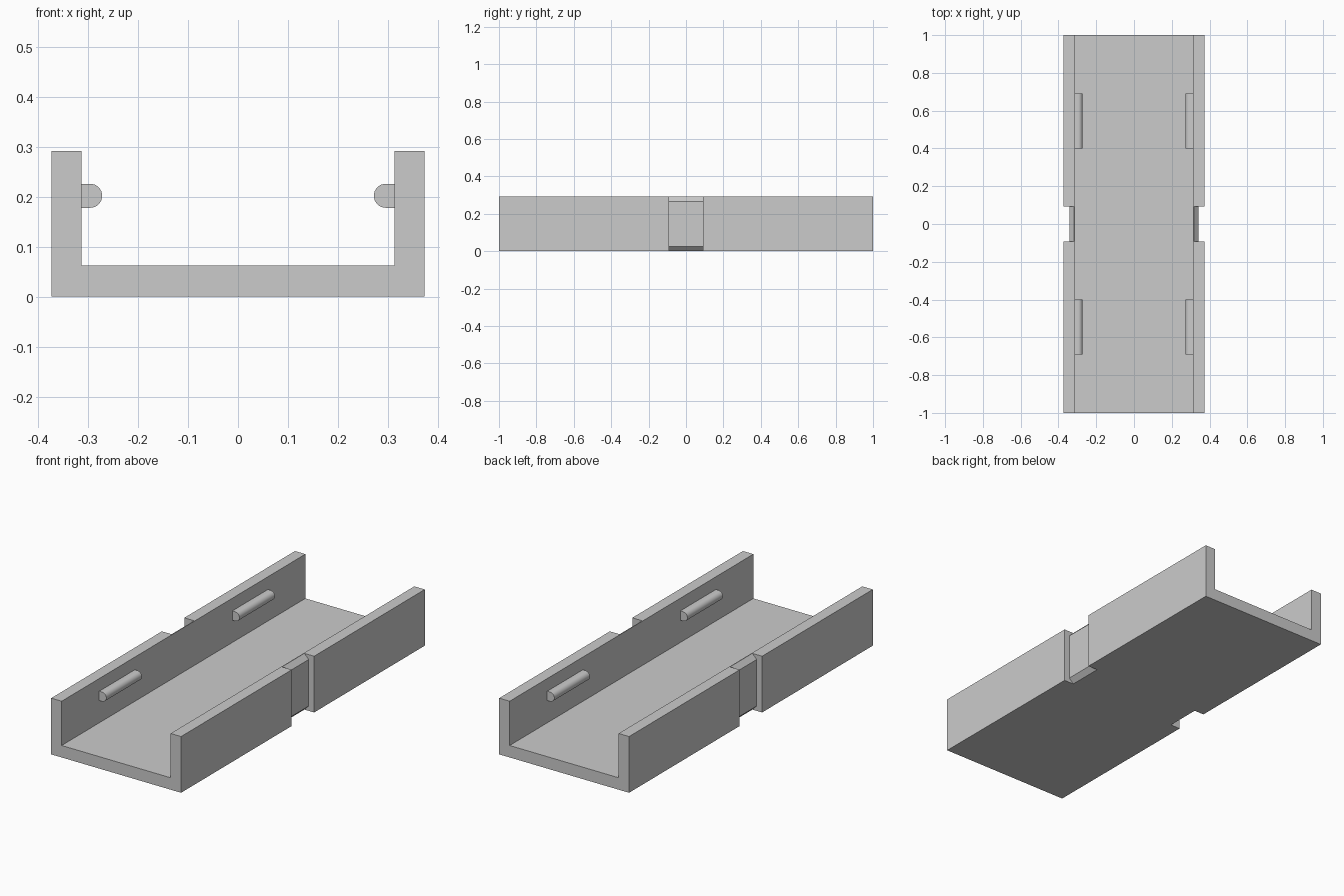
import bpy
import bmesh
import math

cube = bpy.data.objects.get("Cube")
if cube:
    bpy.data.objects.remove(cube, do_unlink=True)

HALF_W, INNER, HEIGHT, FLOOR = 0.373, 0.313, 0.292, 0.062
NECK, CHAMFER, NOTCH = 0.342, 0.025, 0.092

grey = bpy.data.materials.new("light grey")
grey.use_nodes = True
grey.diffuse_color = (0.6, 0.6, 0.6, 1)
grey.node_tree.nodes["Principled BSDF"].inputs["Base Color"].default_value = grey.diffuse_color


def extrude_profile(name, profile, y0, y1):
    """Extrude an xz outline along y."""
    bm = bmesh.new()
    face = bm.faces.new([bm.verts.new((x, y0, z)) for x, z in profile])
    result = bmesh.ops.extrude_face_region(bm, geom=[face])
    verts = [v for v in result["geom"] if isinstance(v, bmesh.types.BMVert)]
    bmesh.ops.translate(bm, verts=verts, vec=(0, y1 - y0, 0))
    bmesh.ops.recalc_face_normals(bm, faces=bm.faces)
    mesh = bpy.data.meshes.new(name)
    bm.to_mesh(mesh)
    bm.free()
    mesh.materials.append(grey)
    obj = bpy.data.objects.new(name, mesh)
    bpy.context.collection.objects.link(obj)
    return obj


# U-shaped channel
half = [(HALF_W, 0), (HALF_W, HEIGHT), (INNER, HEIGHT), (INNER, FLOOR)]
channel = extrude_profile("channel", half + [(-x, z) for x, z in reversed(half)], -1, 1)

# Chamfered notches around the middle of both walls
for side, label in ((1, "left"), (-1, "right")):
    outline = [(0.5, -0.1), (NECK - CHAMFER, -0.1), (NECK - CHAMFER, 0),
               (NECK, CHAMFER), (NECK, HEIGHT - CHAMFER),
               (NECK - CHAMFER, HEIGHT), (NECK - CHAMFER, 0.4), (0.5, 0.4)]
    cutter = extrude_profile(label + "_notch_cutter",
                             [(side * x, z) for x, z in outline], -NOTCH, NOTCH)
    cutter.hide_render = True
    cutter.hide_set(True)
    cut = channel.modifiers.new(label + " notch", "BOOLEAN")
    cut.operation = "DIFFERENCE"
    cut.solver = "EXACT"
    cut.object = cutter

# Apply the cuts and remove the cutters
bpy.context.view_layer.objects.active = channel
channel.select_set(True)
for cut in list(channel.modifiers):
    cutter = cut.object
    bpy.ops.object.modifier_apply(modifier=cut.name)
    bpy.data.objects.remove(cutter, do_unlink=True)
channel.select_set(False)

# Round-nosed retaining ribs on the inner walls
RADIUS, RIB_X, RIB_Z = 0.024, 0.296, 0.202
arc = [math.radians(90 + 180 * i / 16) for i in range(17)]
rib = [(INNER, RIB_Z + RADIUS)]
rib += [(RIB_X + RADIUS * math.cos(a), RIB_Z + RADIUS * math.sin(a)) for a in arc]
rib += [(INNER, RIB_Z - RADIUS)]
for side, label in ((1, "left"), (-1, "right")):
    for y0, y1, end in ((-0.692, -0.4, "front"), (0.4, 0.692, "back")):
        obj = extrude_profile(f"{end}_{label}_rib", [(side * x, z) for x, z in rib], y0, y1)
        bpy.context.view_layer.objects.active = obj
        obj.select_set(True)
        bpy.ops.object.shade_smooth_by_angle(angle=math.radians(30))
        obj.select_set(False)
